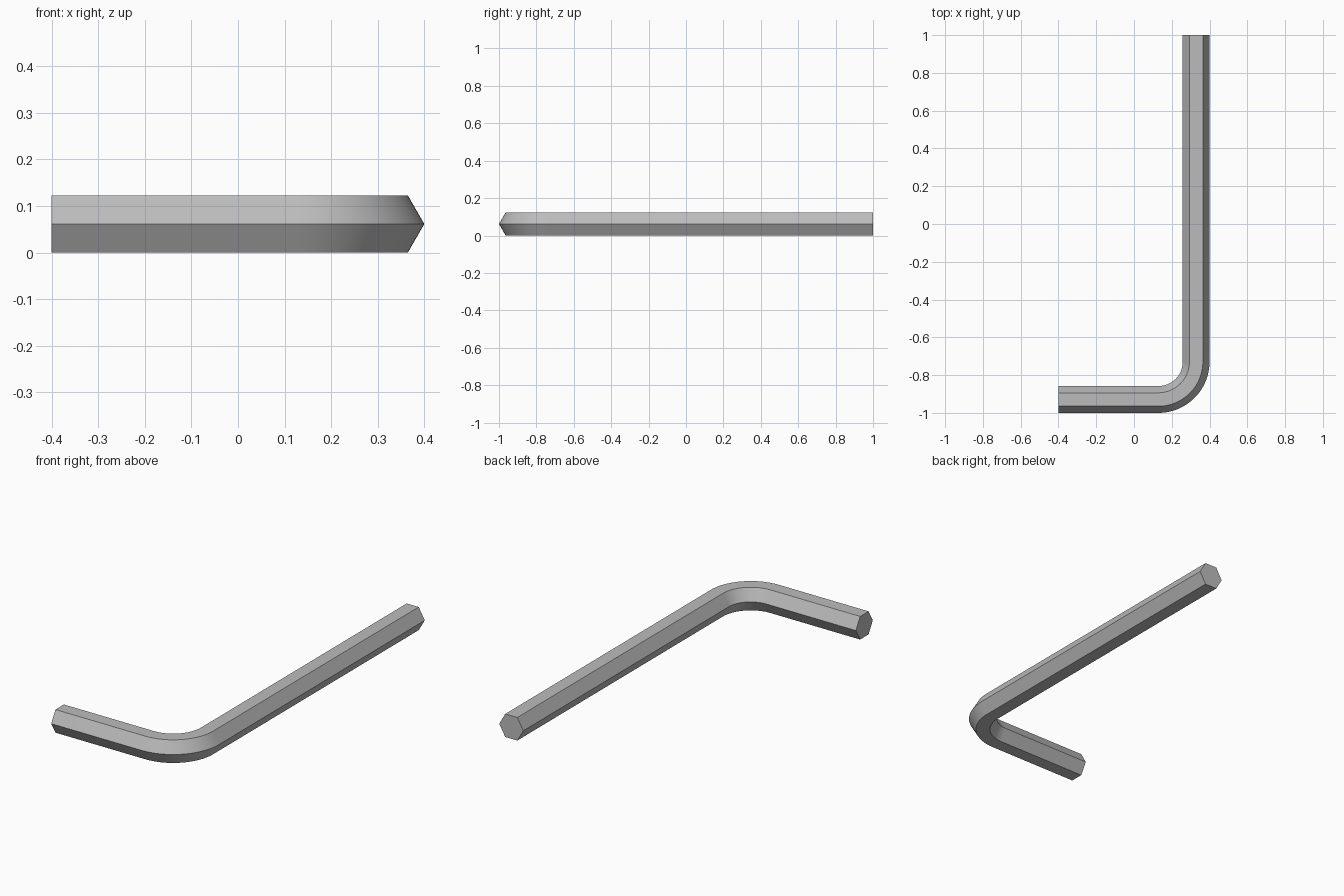
import bpy, bmesh
from math import cos, sin, pi, radians

cube = bpy.data.objects.get("Cube")
if cube:
    bpy.data.objects.remove(cube, do_unlink=True)

RADIUS = 0.071                 # hexagon corner radius
HALF = RADIUS * cos(pi / 6)    # half the distance across flats
BEND = 0.2                     # centre-line bend radius
STEPS = 32
CX, CY = 0.4 - RADIUS - BEND, -1 + RADIUS + BEND

steel = bpy.data.materials.new("steel_grey")
colour = (0.5, 0.5, 0.5, 1)
steel.use_nodes = True
steel.diffuse_color = colour
steel.node_tree.nodes["Principled BSDF"].inputs["Base Color"].default_value = colour

# Centre line: short arm, quarter bend, long arm, as (x, y, outward direction)
path = [(-0.4, CY - BEND, -pi / 2)]
for i in range(STEPS + 1):
    a = -pi / 2 + pi / 2 * i / STEPS
    path.append((CX + BEND * cos(a), CY + BEND * sin(a), a))
path.append((CX + BEND, 1, 0))

# Sweep the hexagon along the centre line
bm = bmesh.new()
rings = []
for x, y, a in path:
    ring = []
    for k in range(6):
        out, up = RADIUS * cos(k * pi / 3), RADIUS * sin(k * pi / 3)
        ring.append(bm.verts.new((x + out * cos(a), y + out * sin(a), HALF + up)))
    rings.append(ring)
for r, s in zip(rings, rings[1:]):
    for k in range(6):
        n = (k + 1) % 6
        bm.faces.new((r[k], r[n], s[n], s[k]))
# Flat end caps
bm.faces.new(rings[0])
bm.faces.new(rings[-1])
bmesh.ops.recalc_face_normals(bm, faces=bm.faces)

mesh = bpy.data.meshes.new("hex_key")
bm.to_mesh(mesh)
bm.free()
mesh.materials.append(steel)
key = bpy.data.objects.new("hex_key", mesh)
bpy.context.collection.objects.link(key)

# Smooth bend, crisp hexagon edges
bpy.ops.object.select_all(action="DESELECT")
key.select_set(True)
bpy.context.view_layer.objects.active = key
bpy.ops.object.shade_smooth_by_angle(angle=radians(30))
